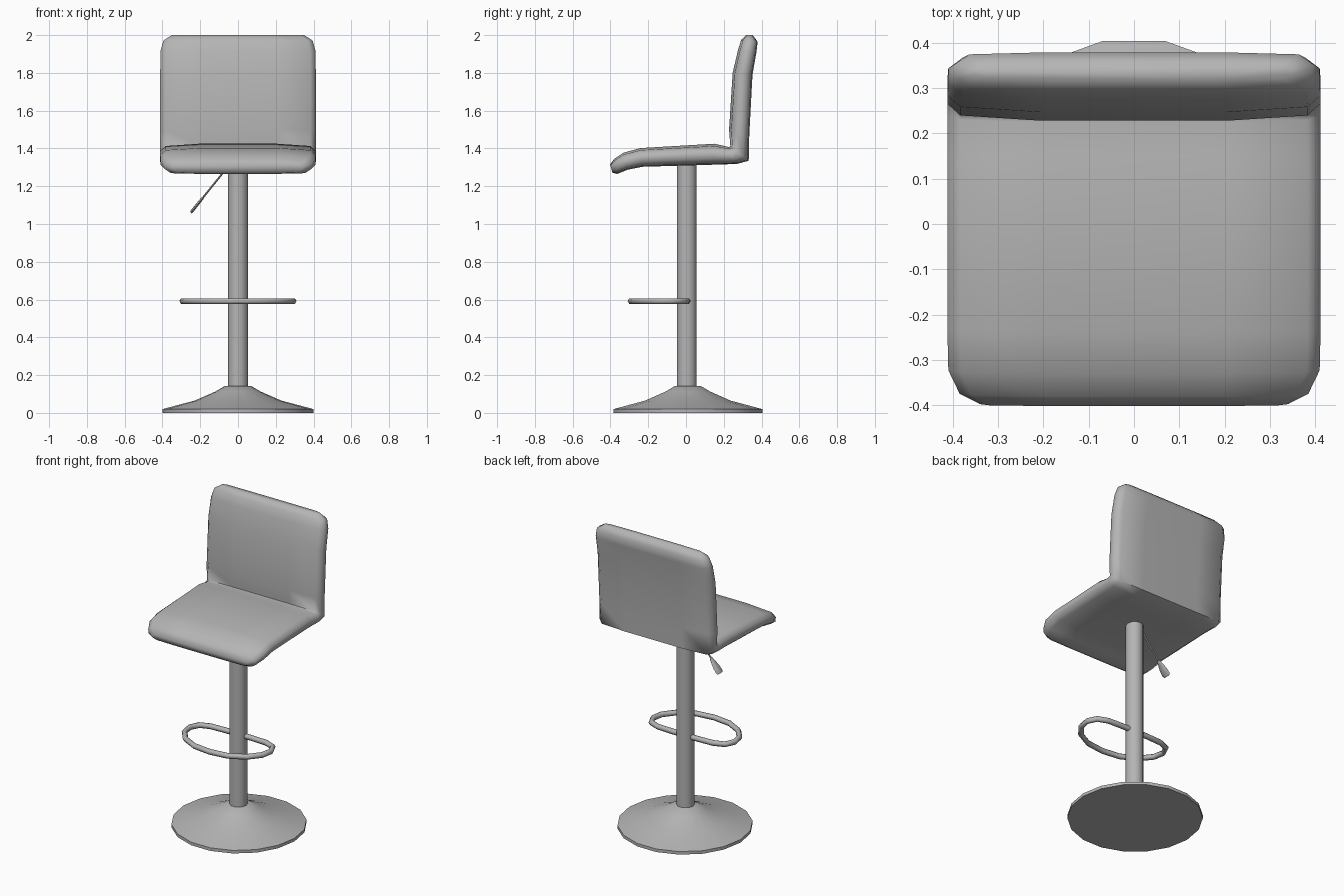
import bpy, bmesh, math
from mathutils import Vector

if "Cube" in bpy.data.objects:
    bpy.data.objects.remove(bpy.data.objects["Cube"])

grey = bpy.data.materials.new("dark_grey")
grey.diffuse_color = (0.46, 0.46, 0.46, 1)
grey.use_nodes = True
grey.node_tree.nodes["Principled BSDF"].inputs["Base Color"].default_value = grey.diffuse_color


def loft(name, rings, closed=False, angle=40):
    """Skin a list of equal-length point rings, capped unless closed."""
    bm = bmesh.new()
    vs = [[bm.verts.new(p) for p in r] for r in rings]
    n = len(vs[0])
    pairs = list(zip(vs, vs[1:])) + ([(vs[-1], vs[0])] if closed else [])
    for a, b in pairs:
        for i in range(n):
            j = (i + 1) % n
            bm.faces.new((a[i], a[j], b[j], b[i]))
    if not closed:
        bm.faces.new(vs[0])
        bm.faces.new(vs[-1])
    bmesh.ops.recalc_face_normals(bm, faces=bm.faces)
    me = bpy.data.meshes.new(name)
    bm.to_mesh(me)
    bm.free()
    me.materials.append(grey)
    ob = bpy.data.objects.new(name, me)
    bpy.context.collection.objects.link(ob)
    bpy.ops.object.select_all(action='DESELECT')
    ob.select_set(True)
    bpy.context.view_layer.objects.active = ob
    bpy.ops.object.shade_smooth_by_angle(angle=math.radians(angle))
    return ob


def ellipse(c, u, v, n):
    """Ring of n points about c with half-axis vectors u and v."""
    return [c + u * math.cos(2 * math.pi * i / n) + v * math.sin(2 * math.pi * i / n)
            for i in range(n)]


def disc(r, z, y, n):
    return ellipse(Vector((0, y, z)), Vector((r, 0, 0)), Vector((0, r, 0)), n)


# Flared base and pole
loft("base", [disc(r, z, 0.01, 18) for r, z in
              [(0.4, 0), (0.4, 0.02), (0.23, 0.065), (0.12, 0.113), (0.07, 0.142)]], angle=35)
loft("pole", [disc(0.054, z, 0.005, 10) for z in (0.12, 1.34)])

# Footrest: D-shaped closed tube
half = [(0.09, 0.008), (0.2, 0.003), (0.265, -0.022), (0.293, -0.08), (0.28, -0.15),
        (0.22, -0.225), (0.12, -0.277)]
path = [Vector((x, y, 0.592)) for x, y in half] + [Vector((0, -0.292, 0.592))]
path += [Vector((-x, y, 0.592)) for x, y in reversed(half)]
up = Vector((0, 0, 1))
rings = []
for i, p in enumerate(path):
    t = (path[(i + 1) % len(path)] - path[i - 1]).normalized()
    rings.append(ellipse(p, t.cross(up) * 0.017, up * 0.017, 6))
loft("footrest", rings, closed=True, angle=65)

# Height lever: thin rod with a flat paddle handle
start, end = Vector((-0.04, 0.005, 1.32)), Vector((-0.25, 0.005, 1.06))
d = (end - start).normalized()
nrm = Vector((0, 1, 0)).cross(d)


def lever_ring(f, wide, thin):
    return ellipse(start.lerp(end, f), Vector((0, wide, 0)), nrm * thin, 8)


loft("lever_rod", [lever_ring(f, 0.006, 0.005) for f in (0, 0.78)])
loft("lever_handle", [lever_ring(*s) for s in
                      [(0.69, 0.012, 0.007), (0.86, 0.03, 0.008),
                       (0.96, 0.032, 0.008), (1.0, 0.024, 0.006)]])

# Seat and backrest: one padded section swept along the L-shaped side profile
# Each station: inner y, z, outer y, z, half width
stations = [(-0.402, 1.315, -0.39, 1.272, 0.34), (-0.38, 1.345, -0.365, 1.265, 0.385),
            (-0.33, 1.378, -0.31, 1.287, 0.41), (-0.24, 1.402, -0.23, 1.303, 0.412),
            (0.15, 1.425, 0.15, 1.314, 0.412), (0.225, 1.408, 0.27, 1.318, 0.412),
            (0.235, 1.41, 0.332, 1.335, 0.412), (0.228, 1.5, 0.335, 1.47, 0.412),
            (0.247, 1.8, 0.352, 1.79, 0.412), (0.275, 1.92, 0.373, 1.91, 0.41),
            (0.292, 1.975, 0.379, 1.965, 0.395), (0.318, 2.0, 0.353, 2.0, 0.35)]
right = [(0.5, 0), (0.92, 0.05), (1, 0.3), (1, 0.65), (0.93, 0.89), (0.5, 1)]
section = right + [(-u, v) for u, v in reversed(right)]
rings = []
for yi, zi, yo, zo, w in stations:
    rings.append([Vector((u * w, yo + (yi - yo) * v, zo + (zi - zo) * v)) for u, v in section])
loft("seat_and_backrest", rings, angle=65)
